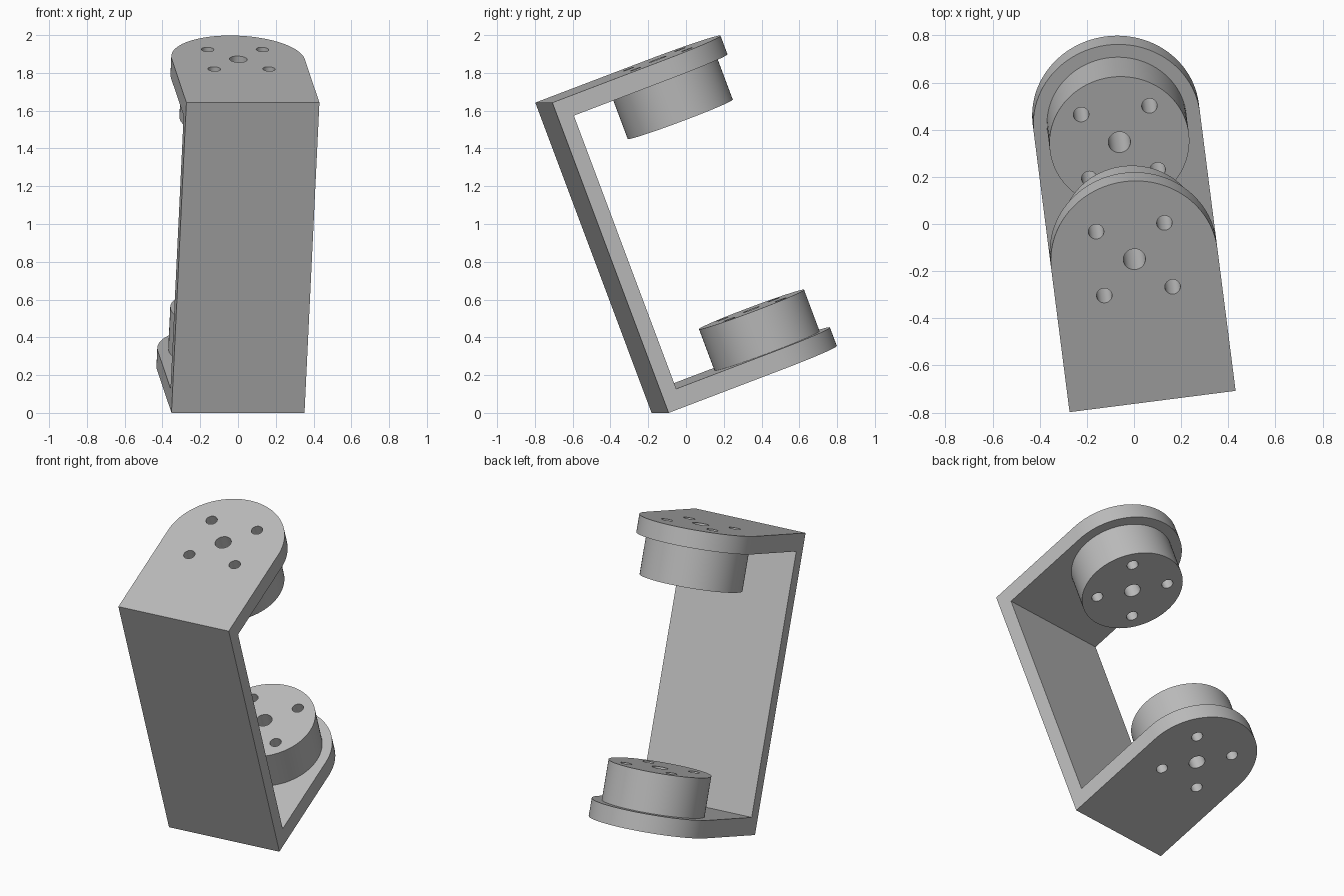
import bpy, bmesh
from math import cos, sin, pi, radians
from mathutils import Matrix, Vector

if "Cube" in bpy.data.objects:
    bpy.data.objects.remove(bpy.data.objects["Cube"], do_unlink=True)

# Bracket dimensions (local: x width, y depth, z along the column)
HALF_W = 0.355
REACH = 0.65        # column face to boss axis
HEIGHT = 1.756
WALL = 0.083
PLATE = 0.105
BOSS_R, BOSS_H = 0.297, 0.235
BOLT = 0.146
POSE = (Matrix.Translation((0, -0.137, 0))
        @ Matrix.Rotation(radians(7.3), 4, "Z")
        @ Matrix.Rotation(radians(20.7), 4, "X"))

grey = bpy.data.materials.new("metal_grey")
grey.use_nodes = True
COLOUR = (0.5, 0.5, 0.5, 1)
grey.diffuse_color = COLOUR
grey.node_tree.nodes["Principled BSDF"].inputs["Base Color"].default_value = COLOUR


def prism(name, outline, direction):
    """Solid made by extruding a closed outline of points."""
    bm = bmesh.new()
    face = bm.faces.new([bm.verts.new(p) for p in outline])
    top = bmesh.ops.extrude_face_region(bm, geom=[face])["geom"]
    bmesh.ops.translate(bm, vec=Vector(direction),
                        verts=[v for v in top if isinstance(v, bmesh.types.BMVert)])
    bmesh.ops.recalc_face_normals(bm, faces=bm.faces)
    mesh = bpy.data.meshes.new(name)
    bm.to_mesh(mesh)
    bm.free()
    mesh.materials.append(grey)
    obj = bpy.data.objects.new(name, mesh)
    bpy.context.collection.objects.link(obj)
    return obj


def cylinder(name, x, y, z, radius, height, sides=64):
    ring = [(x + radius * cos(2 * pi * i / sides), y + radius * sin(2 * pi * i / sides), z)
            for i in range(sides)]
    return prism(name, ring, (0, 0, height))


def combine(obj, tool, operation):
    """Apply a boolean and discard its tool."""
    tool.hide_render = True
    mod = obj.modifiers.new("cut", "BOOLEAN")
    mod.operation, mod.object, mod.solver = operation, tool, "EXACT"
    bpy.context.view_layer.objects.active = obj
    bpy.ops.object.modifier_apply(modifier=mod.name)
    bpy.data.objects.remove(tool, do_unlink=True)


def drill(obj, z, height):
    """Centre bore and four bolt holes around the boss axis."""
    combine(obj, cylinder("bore", 0, REACH, z, 0.047, height, 40), "DIFFERENCE")
    for sx in (-1, 1):
        for sy in (-1, 1):
            hole = cylinder("bolt_hole", sx * BOLT, REACH + sy * BOLT, z, 0.033, height, 32)
            combine(obj, hole, "DIFFERENCE")


# C-shaped bracket: side profile trimmed to a round-ended plan
far = REACH + HALF_W + 0.1
side = [(0, 0), (far, 0), (far, PLATE), (WALL, PLATE), (WALL, HEIGHT - PLATE),
        (far, HEIGHT - PLATE), (far, HEIGHT), (0, HEIGHT)]
bracket = prism("bracket", [(-HALF_W, y, z) for y, z in side], (2 * HALF_W, 0, 0))
arc = [(HALF_W * cos(pi * i / 48), REACH + HALF_W * sin(pi * i / 48), -0.1) for i in range(49)]
plan = [(HALF_W, -0.1, -0.1)] + arc + [(-HALF_W, -0.1, -0.1)]
combine(bracket, prism("plan_trim", plan, (0, 0, HEIGHT + 0.2)), "INTERSECT")
drill(bracket, -0.1, HEIGHT + 0.2)

# Round bosses facing each other inside the bracket
parts = [bracket]
for name, z in (("lower_boss", PLATE), ("upper_boss", HEIGHT - PLATE - BOSS_H)):
    boss = cylinder(name, 0, REACH, z, BOSS_R, BOSS_H, 96)
    drill(boss, z - 0.1, BOSS_H + 0.2)
    parts.append(boss)

# Tilt into place and shade
for obj in parts:
    obj.data.transform(POSE)
    bpy.ops.object.select_all(action="DESELECT")
    obj.select_set(True)
    bpy.context.view_layer.objects.active = obj
    bpy.ops.object.shade_smooth_by_angle(angle=radians(30))
